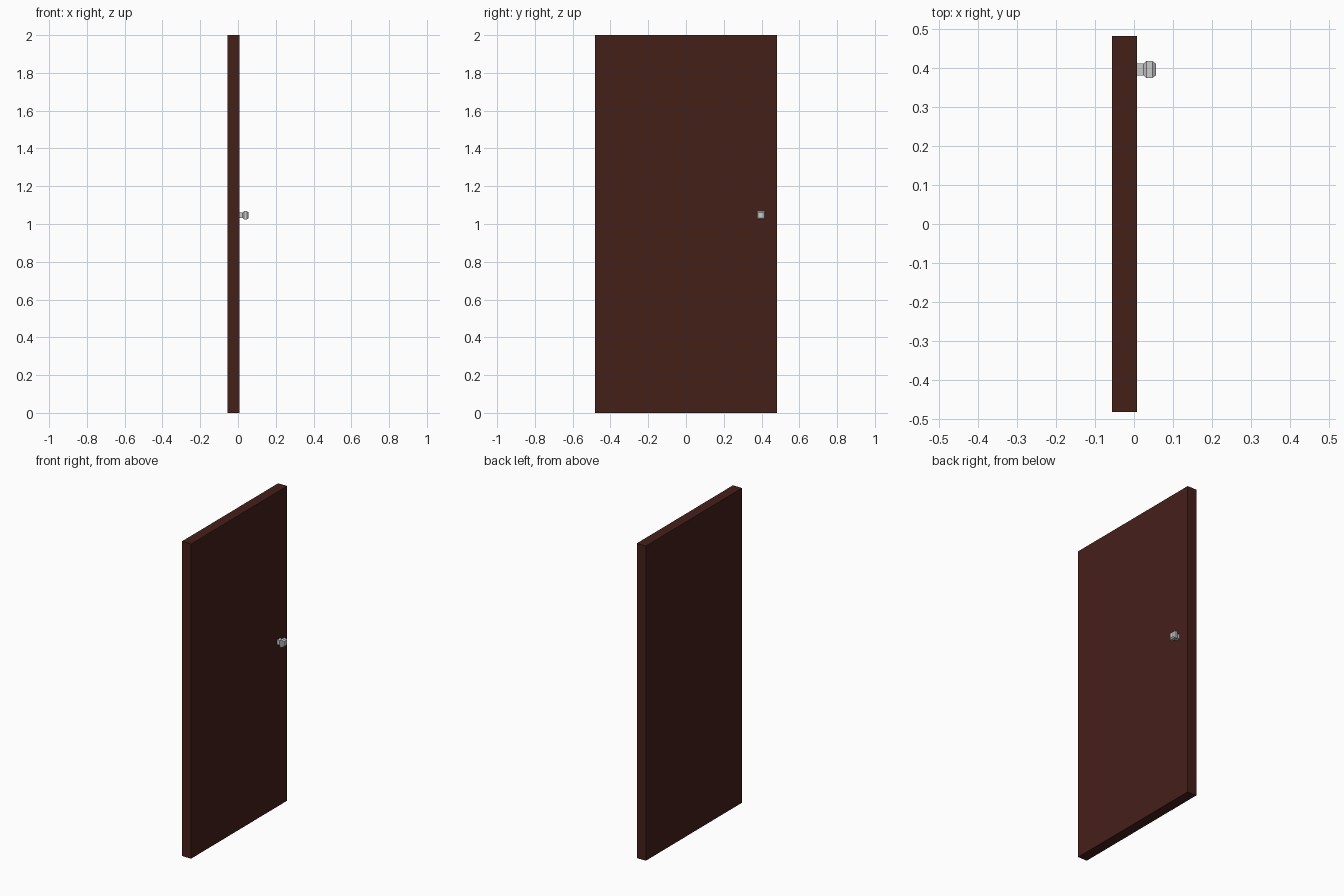
import bpy, bmesh

if "Cube" in bpy.data.objects:
    bpy.data.objects.remove(bpy.data.objects["Cube"])


def material(name, color):
    m = bpy.data.materials.new(name)
    m.diffuse_color = color
    m.use_nodes = True
    m.node_tree.nodes["Principled BSDF"].inputs["Base Color"].default_value = m.diffuse_color
    return m


def finish(name, bm, mat=None):
    bmesh.ops.recalc_face_normals(bm, faces=bm.faces)
    me = bpy.data.meshes.new(name)
    bm.to_mesh(me)
    bm.free()
    ob = bpy.data.objects.new(name, me)
    bpy.context.collection.objects.link(ob)
    if mat:
        me.materials.append(mat)
    return ob


def square_loft(name, profile, y, z):
    """Square sections (x, half width) joined along x."""
    bm = bmesh.new()
    rings = [[bm.verts.new((x, y + sy * h, z + sz * h))
              for sy, sz in ((-1, -1), (1, -1), (1, 1), (-1, 1))]
             for x, h in profile]
    for a, b in zip(rings, rings[1:]):
        for i in range(4):
            j = (i + 1) % 4
            bm.faces.new((a[i], a[j], b[j], b[i]))
    bm.faces.new(rings[0])
    bm.faces.new(rings[-1])
    return finish(name, bm)


# Door slab
bm = bmesh.new()
bmesh.ops.create_cube(bm, size=1)
for v in bm.verts:
    v.co.x = -0.056 if v.co.x < 0 else 0.008
    v.co.y *= 0.966
    v.co.z = 0 if v.co.z < 0 else 2
finish("door_panel", bm, material("dark_wood", (0.06, 0.014, 0.01, 1)))

# Door knob: short square stem widening into a chamfered head
square_loft("door_knob", [(0.008, 0.015), (0.025, 0.015), (0.032, 0.022),
                          (0.047, 0.022), (0.056, 0.015)], 0.397, 1.046)
